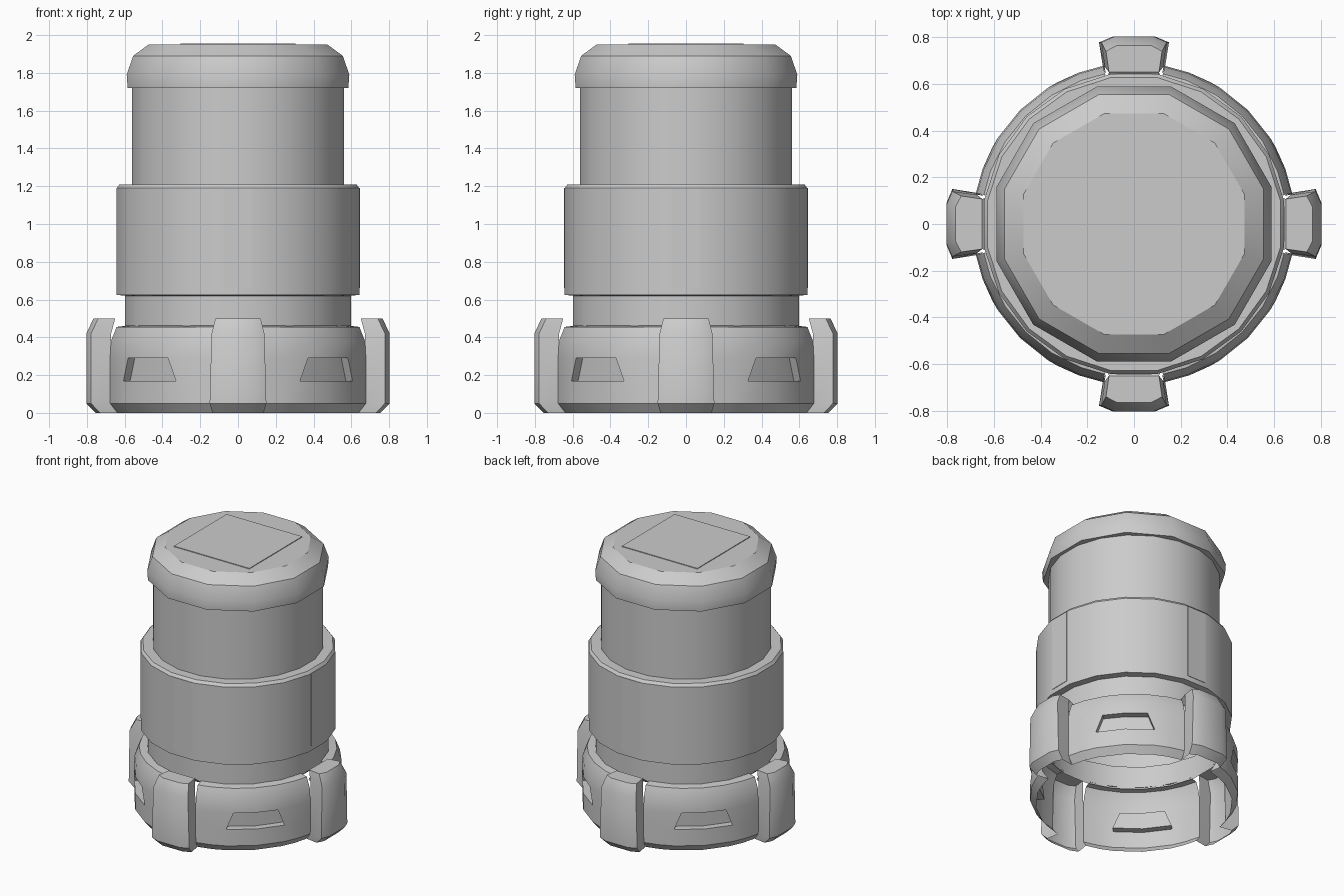
import bpy, bmesh
from math import sin, cos, pi, radians
from mathutils import Matrix

if "Cube" in bpy.data.objects:
    bpy.data.objects.remove(bpy.data.objects["Cube"])


def finish(bm, name, angle=35):
    bmesh.ops.remove_doubles(bm, verts=bm.verts, dist=0.0005)
    bmesh.ops.recalc_face_normals(bm, faces=bm.faces)
    mesh = bpy.data.meshes.new(name)
    bm.to_mesh(mesh)
    bm.free()
    ob = bpy.data.objects.new(name, mesh)
    bpy.context.collection.objects.link(ob)
    bpy.ops.object.select_all(action='DESELECT')
    ob.select_set(True)
    bpy.context.view_layer.objects.active = ob
    bpy.ops.object.shade_smooth_by_angle(angle=radians(angle))
    return ob


def grid(bm, rows, skip=(), closed=False):
    """Join rows of points with quads, leaving out the (row, column) cells in skip."""
    vs = [[bm.verts.new(p) for p in row] for row in rows]
    n = len(vs[0])
    for i in range(len(vs) - 1):
        for j in range(n if closed else n - 1):
            if (i, j) not in skip:
                k = (j + 1) % n
                bm.faces.new((vs[i][j], vs[i][k], vs[i + 1][k], vs[i + 1][j]))
    return vs


def polar(r, a, z):
    return (r * cos(a), r * sin(a), z)


def lathe(name, profile, sides, cap=False):
    bm = bmesh.new()
    rows = [[polar(r, 2 * pi * (j + 0.5) / sides, z) for j in range(sides)] for r, z in profile]
    vs = grid(bm, rows, closed=True)
    if cap:
        bm.faces.new(vs[-1])
    return finish(bm, name)


# Body: neck, wide sleeve and upper tube, open underneath
lathe("body", [(0.605, 0.45), (0.605, 0.62), (0.65, 0.625), (0.65, 1.19),
               (0.635, 1.21), (0.567, 1.21), (0.567, 1.73)], 20)

# Rounded lid and its square top panel
lathe("lid", [(0.56, 1.72), (0.605, 1.72), (0.61, 1.79), (0.575, 1.89), (0.49, 1.95)], 12, True)
bm = bmesh.new()
bmesh.ops.create_cube(bm, size=1, matrix=Matrix.Translation((0, 0, 1.945))
                      @ Matrix.Diagonal((0.61, 0.61, 0.02, 1)))
finish(bm, "lid_panel")

# Flush strips on the sleeve (front, right, back)
for k, side in ((-1, "front"), (0, "right"), (1, "back")):
    bm = bmesh.new()
    bmesh.ops.create_cube(bm, size=1, matrix=Matrix.Rotation(k * pi / 2, 4, 'Z')
                          @ Matrix.Translation((0.636, 0, 0.925))
                          @ Matrix.Diagonal((0.018, 0.15, 0.53, 1)))
    finish(bm, "sleeve_strip_" + side)

# Base ring: four curved panels, each with a trapezoid recess
ring_profile = [(0.65, 0), (0.69, 0.05), (0.69, 0.17), (0.69, 0.29),
                (0.685, 0.38), (0.655, 0.455), (0.60, 0.462)]
bm = bmesh.new()
for q in range(4):
    mid = pi / 4 + q * pi / 2
    rows = []
    for i, (r, z) in enumerate(ring_profile):
        h = 16.5 if i < 3 else 12.5
        rows.append([polar(r, mid + radians(a), z) for a in (-34, -25, -h, 0, h, 25, 34)])
    vs = grid(bm, rows, skip={(2, 2), (2, 3)})
    rim = vs[2][2:5] + vs[3][4:1:-1]
    floor = [bm.verts.new((v.co.x - 0.05 * cos(mid), v.co.y - 0.05 * sin(mid), v.co.z))
             for v in rim]
    for i in range(6):
        j = (i + 1) % 6
        bm.faces.new((rim[i], rim[j], floor[j], floor[i]))
    bm.faces.new((floor[0], floor[1], floor[4], floor[5]))
    bm.faces.new((floor[1], floor[2], floor[3], floor[4]))
finish(bm, "base_ring")

# Clips: outer radius, inner radius, height, half width
clip_rows = [(0.755, 0.638, 0.0, 0.135), (0.803, 0.677, 0.05, 0.15),
             (0.803, 0.672, 0.42, 0.14), (0.765, 0.65, 0.50, 0.12)]
for k, side in enumerate(("right", "back", "left", "front")):
    bm = bmesh.new()
    rows = []
    for ro, ri, z, w in clip_rows:
        wi = w * 0.89
        rows.append([(ri, -wi, z), (ro - 0.025, -w, z), (ro, -0.6 * w, z),
                     (ro, 0.6 * w, z), (ro - 0.025, w, z), (ri, wi, z)])
    for r, z, w in ((0.65, 0.50, 0.107), (0.60, 0.455, 0.12)):
        rows.append([(r, f * w, z) for f in (-1, -1, -0.6, 0.6, 1, 1)])
    grid(bm, rows)
    bmesh.ops.remove_doubles(bm, verts=bm.verts, dist=0.0005)
    bmesh.ops.rotate(bm, verts=bm.verts, matrix=Matrix.Rotation(k * pi / 2, 3, 'Z'))
    finish(bm, "clip_" + side)
